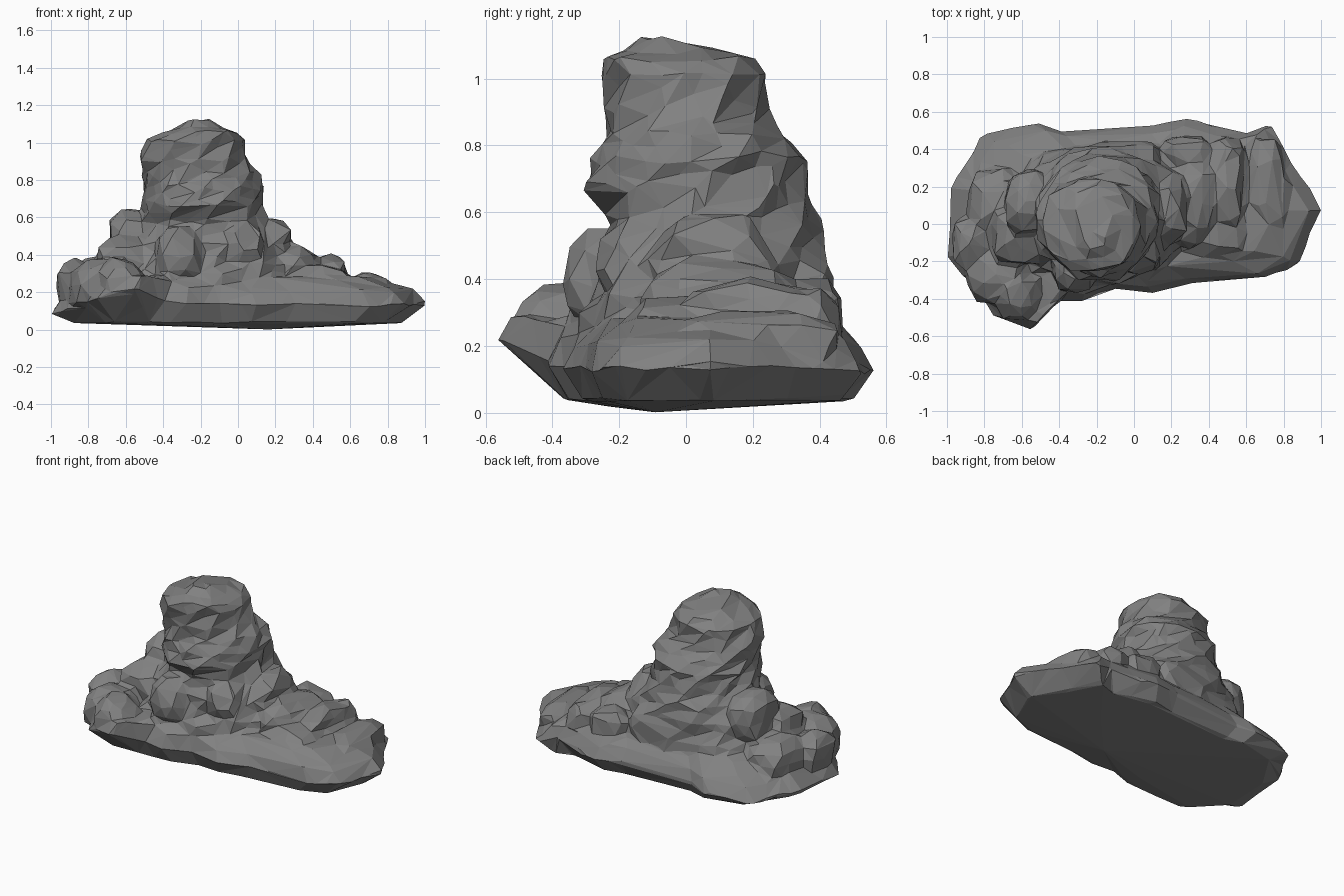
import bpy, bmesh, math, random
from mathutils import Vector, noise

random.seed(7)
cube = bpy.data.objects.get("Cube")
if cube:
    bpy.data.objects.remove(cube, do_unlink=True)

stone = bpy.data.materials.new("grey stone")
stone.use_nodes = True
grey = (0.22, 0.22, 0.22, 1)
stone.diffuse_color = grey
stone.node_tree.nodes["Principled BSDF"].inputs["Base Color"].default_value = grey

bm = bmesh.new()


def loft(rings):
    """Closed solid through rings with equal point counts."""
    loops = [[bm.verts.new(p) for p in ring] for ring in rings]
    n = len(loops[0])
    for low, high in zip(loops, loops[1:]):
        for i in range(n):
            j = (i + 1) % n
            bm.faces.new((low[i], low[j], high[j], high[i]))
    bm.faces.new(loops[0][::-1])
    bm.faces.new(loops[-1])


def boulder(x, y, z, rx, ry, rz):
    """Blocky lump with uneven corners."""
    made = bmesh.ops.create_icosphere(bm, subdivisions=2, radius=1)["verts"]
    for v in made:
        blocky = max(abs(c) for c in v.co) ** -0.4
        p = v.co * blocky * random.uniform(0.84, 1.04)
        v.co = Vector((x + p.x * rx, y + p.y * ry, z + p.z * rz))


# Wide foot: the widest outline has its own height at each corner
outline = [(-1.01, -.18, .09), (-.83, -.37, .13), (-.76, -.49, .18), (-.55, -.57, .22),
           (-.4, -.41, .16), (-.28, -.41, .14), (-.1, -.34, .14), (.08, -.36, .13),
           (.3, -.32, .13), (.71, -.29, .13), (.89, -.21, .13), (1.01, .08, .14),
           (.83, .36, .13), (.73, .53, .12), (.6, .48, .15), (.28, .57, .13),
           (.1, .53, .14), (-.4, .51, .12), (-.52, .54, .1), (-.81, .48, .09),
           (-.99, .2, .1)]


def shrunk(scale, height, cx=0, cy=.04):
    """Copy of the outline drawn towards a centre."""
    return [(cx + (x - cx) * scale, cy + (y - cy) * scale, height(z)) for x, y, z in outline]


# The underside tucks in below the front corner and sags to a low point
keel = [(x, max(y, -.36), z) for x, y, z in shrunk(.87, lambda z: .035)]
loft([shrunk(.06, lambda z: .003, .17, -.09), keel, shrunk(1, lambda z: z),
      shrunk(.92, lambda z: z + .08), shrunk(.72, lambda z: .28)])

# Central spire: height, left, right, front and back edges
spire = [(.12, -.85, .42, -.34, .46), (.33, -.7, .33, -.3, .44), (.46, -.6, .26, -.27, .43),
         (.56, -.54, .17, -.22, .4), (.67, -.52, .13, -.31, .38), (.76, -.52, .14, -.28, .37),
         (.83, -.53, .13, -.25, .31), (.9, -.53, .06, -.25, .25), (1.01, -.5, .03, -.26, .25),
         (1.06, -.4, .02, -.24, .2), (1.08, -.33, -.08, -.2, .14), (1.125, -.27, -.15, -.14, -.04)]
sides = 10
rings = []
for level, (z, left, right, front, back) in enumerate(spire):
    ring = []
    for i in range(sides):
        a = math.tau * (i + level * .5) / sides
        k = random.uniform(.98, 1.07) / 2
        ring.append(((left + right) / 2 + (right - left) * k * math.cos(a),
                     (front + back) / 2 + (back - front) * k * math.sin(a),
                     z + random.uniform(-.01, .01)))
    rings.append(ring)
loft(rings)

# Boulders heaped against the spire and along the foot
for lump in [
    (-.57, .12, .48, .13, .18, .18), (-.62, -.06, .36, .15, .17, .16),
    (-.73, -.27, .23, .18, .18, .17), (-.62, -.38, .25, .13, .14, .15),
    (-.87, -.1, .23, .11, .15, .15), (-.74, .1, .25, .16, .22, .14),
    (-.32, -.22, .4, .13, .15, .17), (.02, -.13, .42, .14, .14, .18),
    (-.16, -.2, .24, .26, .13, .13), (.17, .08, .44, .13, .2, .16),
    (.3, .12, .32, .14, .26, .14), (.49, .19, .28, .11, .23, .13),
    (.71, .2, .2, .12, .29, .11), (.42, -.05, .24, .18, .15, .12),
    (.28, .38, .27, .14, .11, .14), (.5, .35, .25, .11, .12, .13),
    (-.05, .37, .34, .22, .08, .14),
]:
    boulder(*lump)
bmesh.ops.recalc_face_normals(bm, faces=bm.faces)

# Fuse the heap, then carve it down to coarse facets
raw_mesh = bpy.data.meshes.new("raw_heap")
bm.to_mesh(raw_mesh)
bm.free()
raw = bpy.data.objects.new("raw_heap", raw_mesh)
bpy.context.collection.objects.link(raw)
fuse = raw.modifiers.new("fuse", "REMESH")
fuse.mode = "VOXEL"
fuse.voxel_size = .022
facet = raw.modifiers.new("facet", "DECIMATE")
facet.ratio = .042
depsgraph = bpy.context.evaluated_depsgraph_get()
mesh = bpy.data.meshes.new_from_object(raw.evaluated_get(depsgraph))
bpy.data.objects.remove(raw, do_unlink=True)

# Weather the corners above the underside
for v in mesh.vertices:
    if v.co.z > .06:
        v.co += noise.noise_vector(v.co * 8) * .018

mesh.materials.clear()
mesh.materials.append(stone)
for p in mesh.polygons:
    p.use_smooth = False
    p.material_index = 0
mesh.name = "rock_outcrop"
rock = bpy.data.objects.new("rock_outcrop", mesh)
bpy.context.collection.objects.link(rock)
